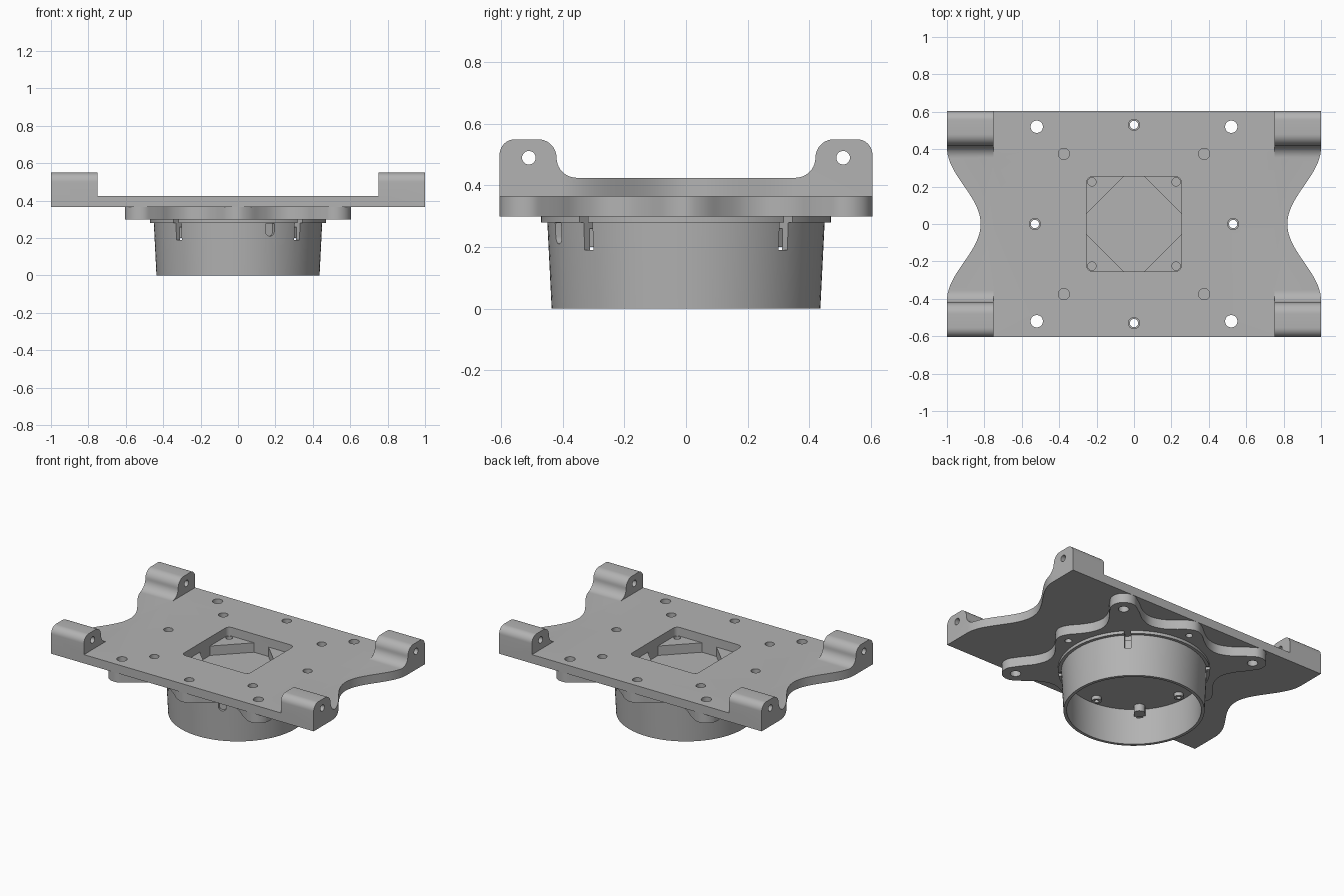
import bpy, bmesh, math
from math import sin, cos, pi, radians
from mathutils import Vector, Matrix

if "Cube" in bpy.data.objects:
    bpy.data.objects.remove(bpy.data.objects["Cube"])

grey = bpy.data.materials.new("plain grey")
grey.use_nodes = True
grey.diffuse_color = (0.45, 0.45, 0.45, 1)
grey.node_tree.nodes["Principled BSDF"].inputs["Base Color"].default_value = (0.45, 0.45, 0.45, 1)

UP = Matrix.Identity(4)
ALONG_X = Matrix(((0, 0, 1, 0), (1, 0, 0, 0), (0, 1, 0, 0), (0, 0, 0, 1)))


def add_prism(bm, pts, lo, hi, frame=UP):
    """Extrude a closed 2D outline from lo to hi along the frame's third axis."""
    bottom = [bm.verts.new(frame @ Vector((u, v, lo))) for u, v in pts]
    top = [bm.verts.new(frame @ Vector((u, v, hi))) for u, v in pts]
    bm.faces.new(bottom[::-1])
    bm.faces.new(top)
    for i in range(len(pts)):
        j = (i + 1) % len(pts)
        bm.faces.new((bottom[i], bottom[j], top[j], top[i]))


def arc(cx, cy, r, a, b, n=10):
    return [(cx + r * cos(radians(a + (b - a) * i / n)),
             cy + r * sin(radians(a + (b - a) * i / n))) for i in range(n + 1)]


def circle(cx, cy, r, n=28):
    return arc(cx, cy, r, 0, 360 - 360 / n, n - 1)


def rect(x0, x1, y0, y1):
    return [(x0, y0), (x1, y0), (x1, y1), (x0, y1)]


def finish(name, bm):
    bmesh.ops.recalc_face_normals(bm, faces=bm.faces)
    me = bpy.data.meshes.new(name)
    bm.to_mesh(me)
    bm.free()
    me.materials.append(grey)
    ob = bpy.data.objects.new(name, me)
    bpy.context.collection.objects.link(ob)
    return ob


def prisms(name, items):
    bm = bmesh.new()
    for item in items:
        add_prism(bm, *item)
    return finish(name, bm)


def lathe(name, profile, n=96):
    bm = bmesh.new()
    rings = [[bm.verts.new((r * cos(2 * pi * i / n), r * sin(2 * pi * i / n), z))
              for i in range(n)] for r, z in profile]
    for a, b in zip(rings, rings[1:]):
        for i in range(n):
            j = (i + 1) % n
            bm.faces.new((a[i], a[j], b[j], b[i]))
    bm.faces.new(rings[0])
    bm.faces.new(rings[-1])
    return finish(name, bm)


def combine(ob, other, operation):
    mod = ob.modifiers.new("cut", 'BOOLEAN')
    mod.operation, mod.solver, mod.object = operation, 'EXACT', other
    bpy.context.view_layer.objects.active = ob
    bpy.ops.object.modifier_apply(modifier=mod.name)
    bpy.data.objects.remove(other)


def smooth(ob):
    bpy.ops.object.select_all(action='DESELECT')
    ob.select_set(True)
    bpy.context.view_layer.objects.active = ob
    bpy.ops.object.shade_smooth_by_angle(angle=radians(30))


signs = [(1, 1), (-1, 1), (-1, -1), (1, -1)]
axes = [(1, 0), (0, 1), (-1, 0), (0, -1)]
W, Z0, Z1, ZT = 0.605, 0.365, 0.425, 0.55

# Mounting plate with raised end lugs
half = (arc(W - 0.05, ZT - 0.05, 0.05, 0, 90) + arc(0.48, 0.49, 0.06, 90, 180)
        + arc(0.355, 0.49, 0.065, 0, -90))
end = [(-W, Z0), (W, Z0)] + half + [(-y, z) for y, z in reversed(half)]
plate = prisms("mounting_plate", [(rect(-0.8, 0.8, -W, W), Z0, Z1)])
for s in (-1, 1):
    lo, hi = sorted((s * 0.75, s))
    combine(plate, prisms("lug_end", [(end, lo, hi, ALONG_X)]), 'UNION')

# Waisted sides, centre window and screw holes
ys = [-0.41 + 0.82 * i / 40 for i in range(41)]
waist = [(0.91 - 0.09 * cos(pi * y / 0.41), y) for y in ys] + [(1.2, 0.41), (1.2, -0.41)]
combine(plate, prisms("waist_cutter", [([(s * x, y) for x, y in waist], 0.3, 0.7)
                                       for s in (-1, 1)]), 'DIFFERENCE')
window = sum([arc(sx * 0.223, sy * 0.223, 0.03, 90 * i, 90 * i + 90, 6)
              for i, (sx, sy) in enumerate(signs)], [])
cuts = [(window, 0.3, 0.7)]
for x, y in signs:
    cuts += [(circle(0.52 * x, 0.52 * y, 0.033), 0.3, 0.7),
             (circle(0.375 * x, 0.375 * y, 0.03), 0.3, 0.7)]
cuts += [(circle(0.53 * x, 0.53 * y, 0.03), 0.3, 0.7) for x, y in axes]
cuts += [(circle(s * 0.51, 0.49, 0.022), -1.2, 1.2, ALONG_X) for s in (-1, 1)]
combine(plate, prisms("hole_cutter", cuts), 'DIFFERENCE')
smooth(plate)

# Spider flange: four long diagonal arms and four short lobes
side = [(0.06, 0.583), (0.12, 0.533), (0.19, 0.488), (0.27, 0.472), (0.35, 0.5), (0.41, 0.545)]
tip = arc(0.52, 0.52, 0.085, 135, -45, 6)
quarter = [(0, 0.605)] + side + tip + [(y, x) for x, y in reversed(side)]
ctrl = []
for k in range(4):
    turn = Matrix.Rotation(-k * pi / 2, 2)
    ctrl += [turn @ Vector(p) for p in quarter]
outline = []
for i in range(len(ctrl)):
    p0, p1, p2, p3 = (ctrl[(i + d) % len(ctrl)] for d in (-1, 0, 1, 2))
    for t in (0, 0.25, 0.5, 0.75):
        outline.append(tuple(0.5 * (2 * p1 + (p2 - p0) * t + (2 * p0 - 5 * p1 + 4 * p2 - p3) * t * t
                                    + (3 * p1 - p0 - 3 * p2 + p3) * t ** 3)))
flange = prisms("spider_flange", [(outline, 0.3, Z0)])
octagon = []
for k in range(4):
    turn = Matrix.Rotation(k * pi / 2, 2)
    octagon += [tuple(turn @ Vector(p)) for p in ((0.253, -0.055), (0.253, 0.055))]
cuts = [(octagon, 0.2, 0.5)]
cuts += [(circle(0.52 * x, 0.52 * y, 0.033), 0.2, 0.5) for x, y in signs]
cuts += [(circle(0.225 * x, 0.225 * y, 0.022), 0.32, 0.5) for x, y in signs]
cuts += [(circle(0.53 * x, 0.53 * y, 0.022), 0.2, 0.5) for x, y in axes]
combine(flange, prisms("flange_cutter", cuts), 'DIFFERENCE')
smooth(flange)

# Round cup, open at the bottom, with a collar under the flange
cup = lathe("round_cup", [(0.47, 0.3), (0.47, 0.28), (0.45, 0.28), (0.436, 0),
                          (0.416, 0), (0.422, 0.25)])
slots = []
for k in range(4):
    slots.append((rect(0.4, 0.5, -0.02, 0.02), 0.19, 0.32, Matrix.Rotation(radians(45 + 90 * k), 4, 'Z')))
key = arc(0, 0.235, 0.025, 180, 360) + [(0.025, 0.278), (-0.025, 0.278)]
slots.append((key, 0.425, 0.5, Matrix.Rotation(radians(-67.5), 4, 'Z') @ ALONG_X))
combine(cup, prisms("slot_cutter", slots), 'DIFFERENCE')
smooth(cup)

# Inner stops behind the slots and screw bosses on the cup floor
stop = [(0.424, -0.035), (0.424, 0.035)] + arc(0.385, 0, 0.035, 90, 270)
stops = prisms("inner_stops", [(stop, 0.2, 0.26, Matrix.Rotation(radians(45 + 90 * k), 4, 'Z'))
                               for k in range(4)])
smooth(stops)
bosses = prisms("screw_bosses", [(circle(0.36 * x, 0.36 * y, 0.03), 0.225, 0.26) for x, y in axes])
combine(bosses, prisms("boss_cutter", [(circle(0.36 * x, 0.36 * y, 0.015), 0.2, 0.25)
                                       for x, y in axes]), 'DIFFERENCE')
smooth(bosses)
